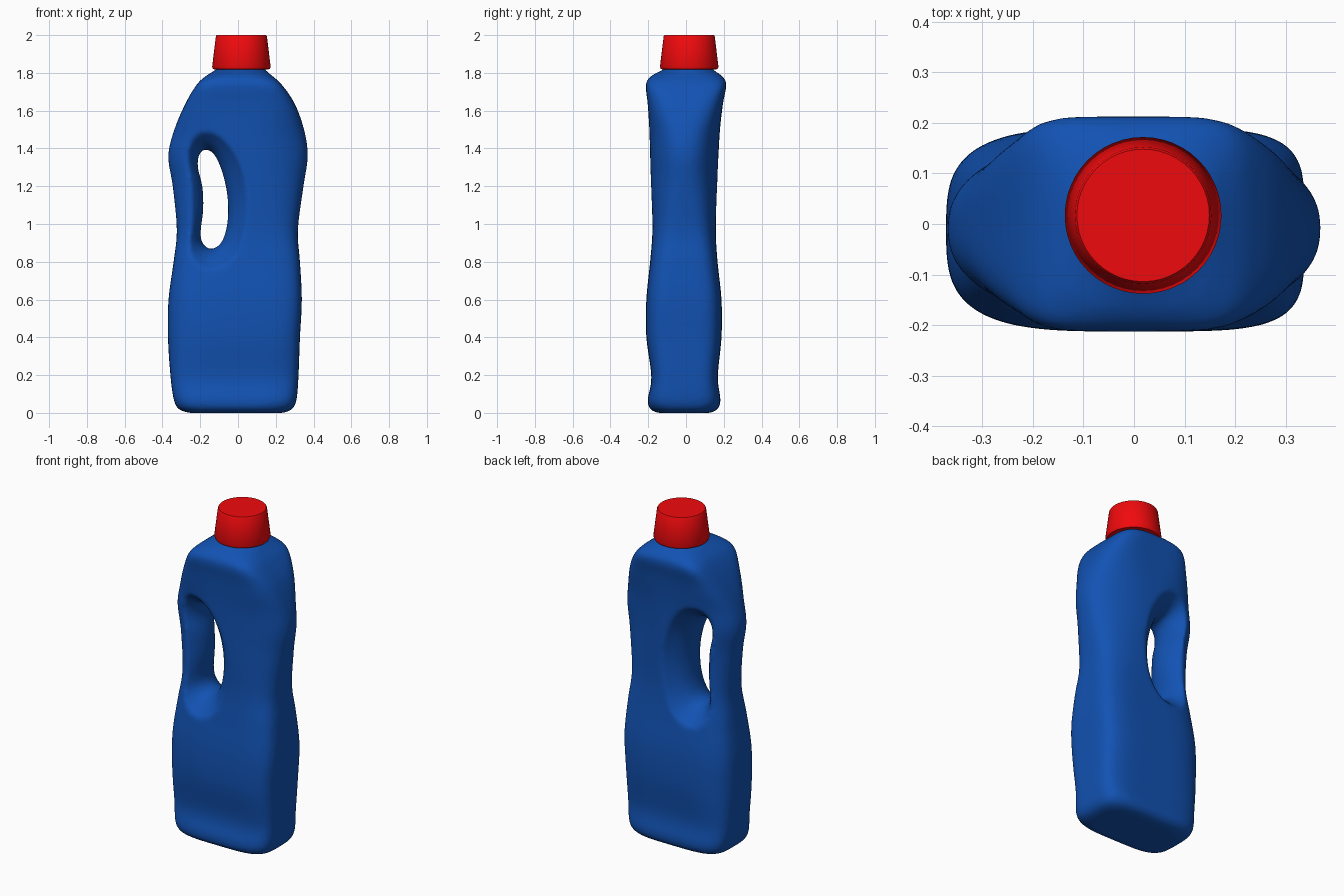
import bpy, bmesh, math
from mathutils import Vector

if "Cube" in bpy.data.objects:
    bpy.data.objects.remove(bpy.data.objects["Cube"])


def material(name, color):
    m = bpy.data.materials.new(name)
    m.diffuse_color = color
    m.use_nodes = True
    m.node_tree.nodes["Principled BSDF"].inputs["Base Color"].default_value = m.diffuse_color
    return m


def spline(p0, p1, p2, p3, t):
    return [0.5 * (2 * b + (c - a) * t + (2 * a - 5 * b + 4 * c - d) * t * t
                   + (3 * b - a - 3 * c + d) * t ** 3)
            for a, b, c, d in zip(p0, p1, p2, p3)]


def smooth_rows(rows, steps, closed=False):
    n = len(rows)
    pick = (lambda i: rows[i % n]) if closed else (lambda i: rows[max(0, min(n - 1, i))])
    out = [spline(pick(i - 1), pick(i), pick(i + 1), pick(i + 2), s / steps)
           for i in range(n if closed else n - 1) for s in range(steps)]
    return out if closed else out + [list(rows[-1])]


def loft(name, rings, mat=None):
    bm = bmesh.new()
    loops = [[bm.verts.new(p) for p in ring] for ring in rings]
    n = len(loops[0])
    for a, b in zip(loops, loops[1:]):
        for i in range(n):
            j = (i + 1) % n
            bm.faces.new((a[i], a[j], b[j], b[i]))
    bm.faces.new(loops[0][::-1])
    bm.faces.new(loops[-1])
    bmesh.ops.recalc_face_normals(bm, faces=bm.faces)
    me = bpy.data.meshes.new(name)
    bm.to_mesh(me)
    bm.free()
    ob = bpy.data.objects.new(name, me)
    bpy.context.collection.objects.link(ob)
    if mat:
        me.materials.append(mat)
    return ob


# Body sections: z, left, right, front, back, squareness of left and right corners
SECTIONS = [
    (0.00, -0.26, 0.24, -0.15, 0.13, 4.0, 4.0),
    (0.02, -0.315, 0.287, -0.19, 0.168, 4.0, 4.0),
    (0.07, -0.34, 0.31, -0.203, 0.183, 4.2, 4.5),
    (0.19, -0.357, 0.32, -0.183, 0.168, 4.2, 5.0),
    (0.40, -0.371, 0.328, -0.21, 0.188, 3.4, 4.8),
    (0.60, -0.368, 0.338, -0.21, 0.188, 3.4, 4.8),
    (0.80, -0.341, 0.328, -0.19, 0.167, 3.4, 4.4),
    (0.97, -0.324, 0.317, -0.178, 0.158, 2.8, 3.4),
    (1.20, -0.346, 0.347, -0.186, 0.166, 2.3, 2.5),
    (1.36, -0.370, 0.370, -0.190, 0.172, 2.3, 2.3),
    (1.50, -0.337, 0.350, -0.194, 0.180, 2.7, 2.6),
    (1.64, -0.277, 0.299, -0.203, 0.196, 4.2, 3.8),
    (1.74, -0.217, 0.230, -0.213, 0.214, 6.0, 5.0),
    (1.785, -0.168, 0.180, -0.182, 0.189, 4.0, 3.6),
    (1.815, -0.12, 0.145, -0.125, 0.145, 2.2, 2.2),
    (1.84, -0.09, 0.13, -0.095, 0.13, 2.0, 2.0),
]


def section_ring(row, n=72):
    z, xl, xr, yf, yb, el, er = row
    cx, cy, rx, ry = (xl + xr) / 2, (yf + yb) / 2, (xr - xl) / 2, (yb - yf) / 2
    ring = []
    for i in range(n):
        a = math.tau * (i + 0.5) / n
        c, s = math.cos(a), math.sin(a)
        e = er if c > 0 else el
        ring.append((cx + rx * math.copysign(abs(c) ** (2 / e), c),
                     cy + ry * math.copysign(abs(s) ** (2 / e), s), z))
    return ring


body = loft("bottle_body", [section_ring(r) for r in smooth_rows(SECTIONS, 4)],
            material("blue_plastic", (0.006, 0.085, 0.45, 1)))

# Handle opening, flared toward the front and back faces
OUTLINE = [(-0.168, 1.395), (-0.12, 1.36), (-0.077, 1.25), (-0.054, 1.12),
           (-0.059, 0.99), (-0.09, 0.9), (-0.14, 0.868), (-0.183, 0.893),
           (-0.198, 0.95), (-0.183, 1.08), (-0.188, 1.2), (-0.212, 1.3), (-0.204, 1.37)]
FLARE = [(0.0, 0.0), (0.03, 0.003), (0.06, 0.012), (0.09, 0.028),
         (0.12, 0.052), (0.15, 0.082), (0.18, 0.11), (0.24, 0.16)]
outline = smooth_rows(OUTLINE, 4, closed=True)


def hole_ring(y, grow):
    ring = []
    for x, z in outline:
        d = Vector(((x + 0.13) / 0.075, (z - 1.13) / 0.265)).normalized()
        ring.append((x + d.x * grow, y - 0.01, z + d.y * grow))
    return ring


depths = [(-y, g) for y, g in FLARE[:0:-1]] + FLARE
cutter = loft("handle_cutter", [hole_ring(y, g) for y, g in depths])
cutter.hide_render = True

# Cut the handle and soften all edges
cut = body.modifiers.new("handle_hole", 'BOOLEAN')
cut.operation, cut.solver, cut.object = 'DIFFERENCE', 'EXACT', cutter
rem = body.modifiers.new("even_skin", 'REMESH')
rem.mode, rem.voxel_size, rem.use_smooth_shade = 'VOXEL', 0.011, True
soft = body.modifiers.new("soften", 'SMOOTH')
soft.factor, soft.iterations = 0.5, 14
bpy.context.view_layer.objects.active = body
body.select_set(True)
for m in [m.name for m in body.modifiers]:
    bpy.ops.object.modifier_apply(modifier=m)
bpy.data.objects.remove(cutter)

# Tapered screw cap
CAP = [(0.135, 1.818), (0.15, 1.82), (0.155, 1.832), (0.135, 1.994), (0.131, 2.0)]
cap = loft("cap", [[(0.018 + r * math.cos(math.tau * i / 48),
                     0.017 + r * math.sin(math.tau * i / 48), z) for i in range(48)]
                   for r, z in CAP], material("red_plastic", (0.87, 0.003, 0.004, 1)))
bpy.ops.object.select_all(action='DESELECT')
cap.select_set(True)
bpy.context.view_layer.objects.active = cap
bpy.ops.object.shade_smooth_by_angle(angle=math.radians(30))
